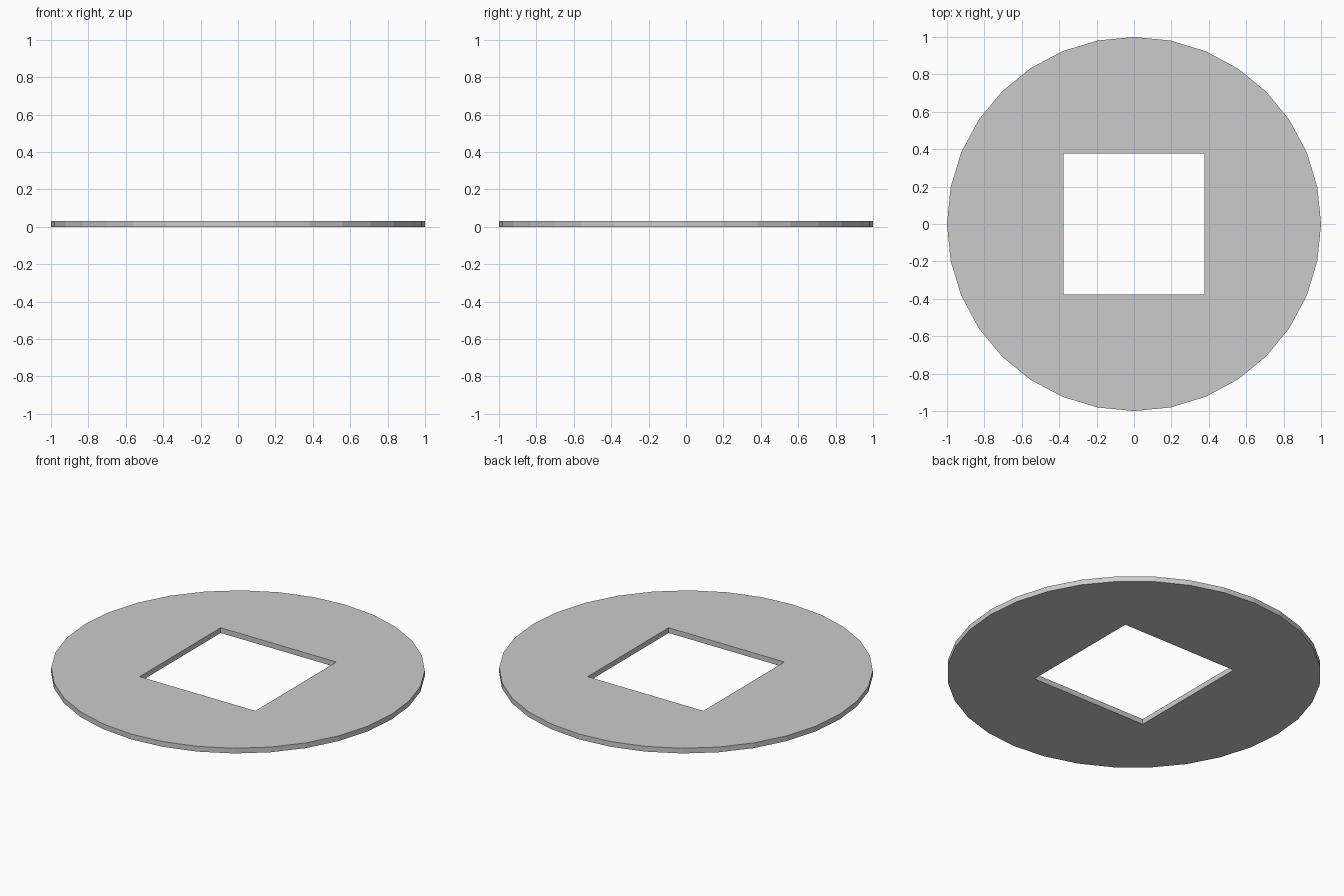
import bpy, bmesh
from math import cos, sin, tau

if "Cube" in bpy.data.objects:
    bpy.data.objects.remove(bpy.data.objects["Cube"])

SIDES = 32        # low-poly rim
RADIUS = 1.0
HOLE = 0.378      # half width of the square hole
THICK = 0.031

bm = bmesh.new()


def ring(z, square):
    """Loop of vertices at height z, on the rim or pushed out onto the square hole."""
    verts = []
    for i in range(SIDES):
        c, s = cos(tau * i / SIDES), sin(tau * i / SIDES)
        r = HOLE / max(abs(c), abs(s)) if square else RADIUS
        verts.append(bm.verts.new((r * c, r * s, z)))
    return verts


# Closed cross-section: outer bottom, outer top, inner top, inner bottom
loops = [ring(0, False), ring(THICK, False), ring(THICK, True), ring(0, True)]
for k in range(4):
    a, b = loops[k], loops[(k + 1) % 4]
    for i in range(SIDES):
        j = (i + 1) % SIDES
        bm.faces.new((a[i], a[j], b[j], b[i]))
bmesh.ops.recalc_face_normals(bm, faces=bm.faces)

# Flat round disc with a square hole
mesh = bpy.data.meshes.new("disc_with_square_hole")
bm.to_mesh(mesh)
bm.free()
disc = bpy.data.objects.new("disc_with_square_hole", mesh)
bpy.context.collection.objects.link(disc)
